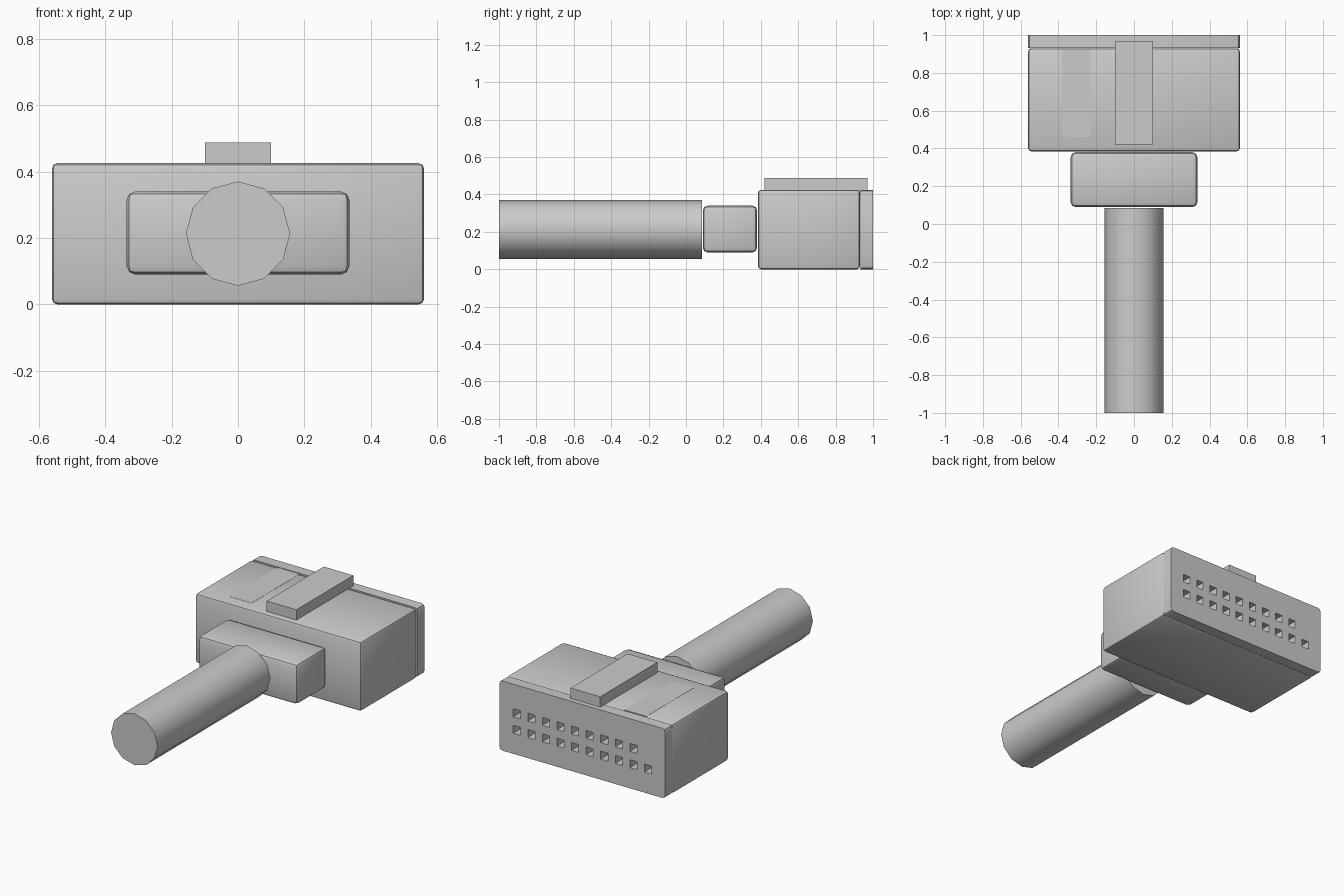
import bpy, bmesh, math
from mathutils import Matrix, Vector

if "Cube" in bpy.data.objects:
    bpy.data.objects.remove(bpy.data.objects["Cube"])


def add_box(bm, lo, hi):
    lo, hi = Vector(lo), Vector(hi)
    m = Matrix.Translation((lo + hi) / 2) @ Matrix.Diagonal((hi - lo).to_4d())
    bmesh.ops.create_cube(bm, size=1, matrix=m)


def finish(name, bm, smooth=None):
    me = bpy.data.meshes.new(name)
    bm.to_mesh(me)
    bm.free()
    ob = bpy.data.objects.new(name, me)
    bpy.context.collection.objects.link(ob)
    if smooth:
        bpy.ops.object.select_all(action='DESELECT')
        ob.select_set(True)
        bpy.context.view_layer.objects.active = ob
        bpy.ops.object.shade_smooth_by_angle(angle=math.radians(smooth))
    return ob


def box(name, lo, hi, bevel=0, segments=2, along_y=False):
    bm = bmesh.new()
    add_box(bm, lo, hi)
    if bevel:
        # along_y rounds only the four edges that run front to back
        edges = [e for e in bm.edges if not along_y
                 or abs(e.verts[0].co.y - e.verts[1].co.y) > 1e-4]
        bmesh.ops.bevel(bm, geom=edges, offset=bevel, segments=segments,
                        profile=0.5, affect='EDGES')
    return finish(name, bm, 40 if bevel else None)


# Cable
bm = bmesh.new()
bmesh.ops.create_cone(bm, cap_ends=True, segments=12, radius1=0.157, radius2=0.157, depth=1.085,
                      matrix=Matrix.Translation((0, -0.4575, 0.213)) @ Matrix.Rotation(math.pi / 2, 4, 'X'))
finish("cable", bm, 40)

# Strain relief and main housing
box("strain_relief", (-0.335, 0.09, 0.09), (0.335, 0.38, 0.34), 0.025)
box("housing", (-0.56, 0.385, 0), (0.56, 0.93, 0.425), 0.016)

# Locating key and thin marker panel on top
box("locating_key", (-0.1, 0.42, 0.41), (0.1, 0.97, 0.488))
box("marker_panel", (-0.38, 0.46, 0.41), (-0.23, 0.925, 0.426))

# Socket plate with two rows of square pin holes
plate = box("socket_plate", (-0.56, 0.932, 0), (0.56, 1.0, 0.425), 0.02, 2, True)
bm = bmesh.new()
for z, count in ((0.25, 9), (0.15, 10)):
    for i in range(count):
        x = 0.443 - i * 0.0985
        add_box(bm, (x - 0.024, 0.9, z - 0.024), (x + 0.024, 1.1, z + 0.024))
cutter = finish("pin_hole_cutter", bm)
cutter.hide_render = True
cutter.hide_set(True)
mod = plate.modifiers.new("pin_holes", 'BOOLEAN')
mod.operation = 'DIFFERENCE'
mod.solver = 'EXACT'
mod.object = cutter
